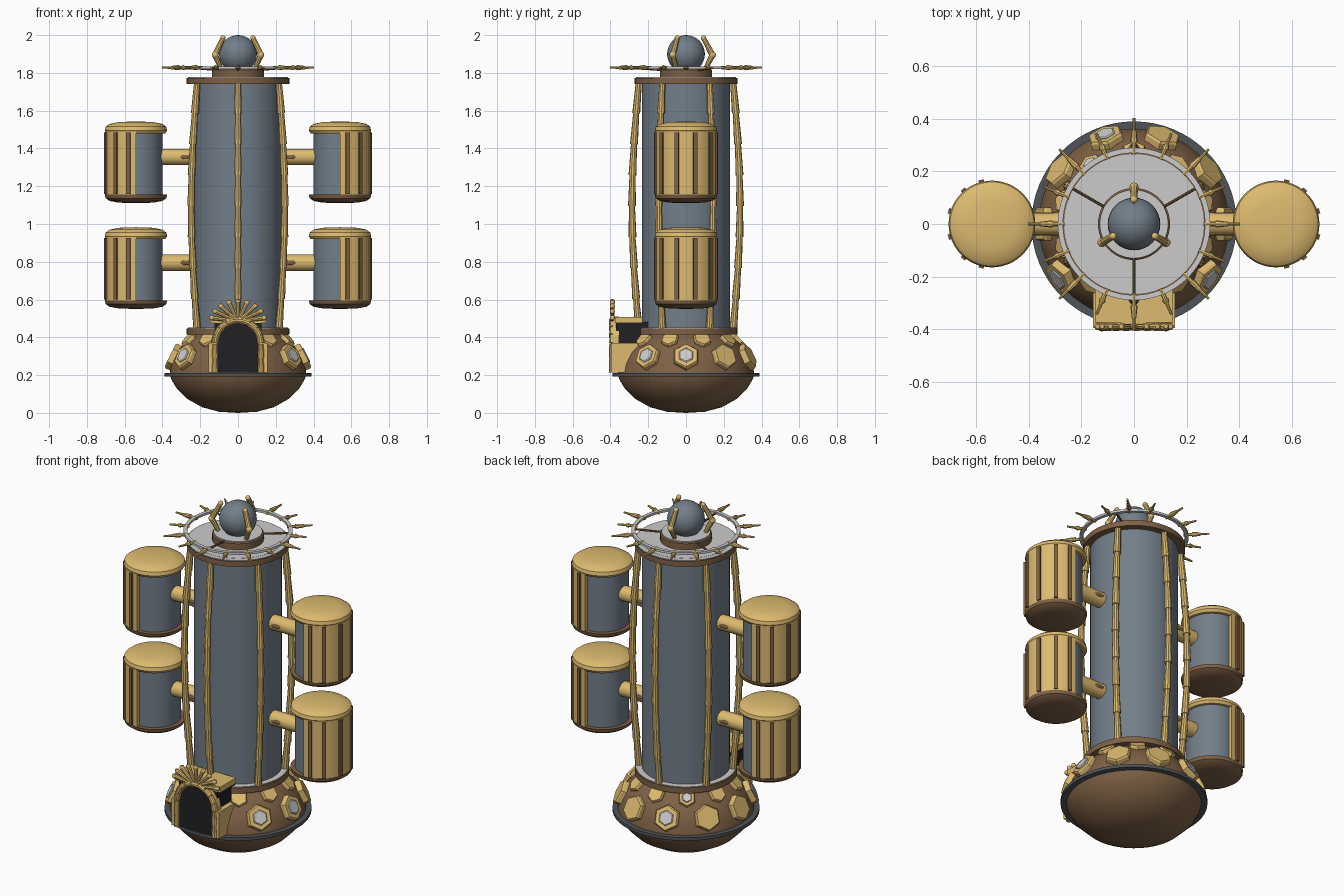
import bpy, bmesh
from math import sin, cos, pi, radians
from mathutils import Vector, Matrix

if "Cube" in bpy.data.objects:
    bpy.data.objects.remove(bpy.data.objects["Cube"])


def material(name, rgb):
    m = bpy.data.materials.new(name)
    m.diffuse_color = (*rgb, 1)
    m.use_nodes = True
    m.node_tree.nodes["Principled BSDF"].inputs["Base Color"].default_value = m.diffuse_color
    return m


GOLD = material("gold", (0.72, 0.49, 0.16))
BROWN = material("brown", (0.21, 0.12, 0.06))
SLATE = material("slate", (0.17, 0.21, 0.25))
DARK = material("dark", (0.015, 0.015, 0.018))
STEEL = material("steel", (0.08, 0.09, 0.1))
PALE = None


def finish(name, bm, mat, matrix=Matrix()):
    bmesh.ops.remove_doubles(bm, verts=bm.verts, dist=1e-5)
    bmesh.ops.recalc_face_normals(bm, faces=bm.faces)
    me = bpy.data.meshes.new(name)
    bm.to_mesh(me)
    bm.free()
    me.transform(matrix)
    if mat:
        me.materials.append(mat)
    ob = bpy.data.objects.new(name, me)
    bpy.context.collection.objects.link(ob)
    return ob


def lathe(name, prof, mat, matrix=Matrix(), n=48, a0=0.0, sweep=2 * pi, loop=False):
    """Revolve (r, z) points round z; loop closes the cross-section."""
    bm = bmesh.new()
    full = sweep > 6.28
    cols = n if full else n + 1
    rows = [[bm.verts.new((r * cos(a0 + sweep * i / n), r * sin(a0 + sweep * i / n), z))
             for r, z in prof] for i in range(cols)]
    m = len(prof)
    for i in range(n):
        p, q = rows[i], rows[(i + 1) % cols]
        for j in range(m if loop else m - 1):
            k = (j + 1) % m
            bm.faces.new((p[j], q[j], q[k], p[k]))
    if loop and not full:
        bm.faces.new(rows[0])
        bm.faces.new(rows[-1])
    return finish(name, bm, mat, matrix)


def ring(name, r0, r1, z0, z1, mat, **kw):
    return lathe(name, [(r0, z0), (r1, z0), (r1, z1), (r0, z1)], mat, loop=True, **kw)


def rods(name, parts, mat, n=10):
    """Join tapered rods, each (start, end, start radius, end radius)."""
    bm = bmesh.new()
    for a, b, r0, r1 in parts:
        a, b = Vector(a), Vector(b)
        d = b - a
        mt = Matrix.Translation((a + b) / 2) @ d.to_track_quat('Z', 'Y').to_matrix().to_4x4()
        bmesh.ops.create_cone(bm, cap_ends=True, segments=n, radius1=r0, radius2=r1,
                              depth=d.length, matrix=mt)
    return finish(name, bm, mat)


def ball(name, loc, r, mat, scale=(1, 1, 1), n=32):
    bm = bmesh.new()
    bmesh.ops.create_uvsphere(bm, u_segments=n, v_segments=n // 2, radius=r)
    return finish(name, bm, mat, Matrix.Translation(loc) @ Matrix.Diagonal((*scale, 1)))


def box(name, x, y, z, mat):
    bm = bmesh.new()
    bmesh.ops.create_cube(bm, size=1)
    mid = [(a + b) / 2 for a, b in (x, y, z)]
    size = [b - a for a, b in (x, y, z)]
    return finish(name, bm, mat, Matrix.Translation(mid) @ Matrix.Diagonal((*size, 1)))


def polar(r, deg, z):
    return Vector((r * cos(radians(deg)), r * sin(radians(deg)), z))


# Base: bowl, rim and dome
lathe("base_bowl", [(0, 0), (.1, .006), (.19, .03), (.27, .075), (.325, .13), (.352, .175), (.36, .2)], BROWN, n=64)
ring("base_rim", .34, .39, .193, .211, STEEL, n=64)
lathe("base_dome", [(.362, .205), (.352, .26), (.325, .32), (.285, .37), (.235, .415), (.2, .43)], BROWN, n=64)

# Hexagon panels in two rows, some with windows
def hex_panel(r, deg, z, tilt, size, window):
    n = polar(cos(tilt), deg, sin(tilt))
    u = polar(-sin(tilt), deg, cos(tilt))
    t = u.cross(n)
    m = Matrix((t, u, n)).transposed().to_4x4()
    m.translation = polar(r, deg, z)
    lathe("hex_panel", [(0, -.02), (size, -.02), (size, .008), (size * .92, .016), (0, .016)],
          GOLD, m, n=6, a0=pi / 2)
    if window:
        lathe("hex_window", [(size * .6, 0), (size * .6, .018), (size * .52, .022), (0, .022)],
              PALE, m, n=6, a0=pi / 2)


for i in range(10):
    a = i * 36
    if a not in (252, 288):
        hex_panel(.345, a, .298, radians(26), .072, a in (0, 108, 216, 324))
    if a + 18 != 270:
        hex_panel(.272, a + 18, .385, radians(44), .048, a + 18 == 126)

# Column with collars
lathe("column", [(0, .42), (.233, .42), (.233, 1.77), (0, 1.77)], SLATE, n=64)
for name, z0, z1 in (("lower_collar", .415, .448), ("upper_collar", 1.742, 1.774)):
    ring(name, .225, .272, z0, z1, BROWN, n=64)
    ring(name + "_top", .225, .266, z1 - .005, z1 + .003, PALE, n=64)
lathe("top_deck", [(.24, 1.765), (.24, 1.778), (0, 1.778)], PALE, n=64)

# Six bowed, jointed ribs
for k in range(6):
    a = 30 + 60 * k
    pts = [polar(.25 + .036 * sin(pi * j / 8), a, .44 + j * 1.31 / 8) for j in range(9)]
    rods("column_rib", [(p, q, .021, .016) for p, q in zip(pts, pts[1:])], GOLD)

# Crown: drum, spoked ring, spikes, sphere and claws
lathe("crown_drum", [(.137, 1.775), (.137, 1.815), (.13, 1.82)], BROWN)
lathe("crown_drum_top", [(.13, 1.82), (.13, 1.825), (0, 1.825)], PALE)
ring("crown_ring", .27, .29, 1.821, 1.834, PALE, n=64)
rods("crown_spokes", [(polar(.12, a, 1.815), polar(.275, a, 1.826), .006, .006) for a in (30, 150, 270)], BROWN)
spikes = []
for k in range(16):
    a, e = k * 22.5, 0 if k % 2 == 0 else -.03
    spikes += [(polar(.265, a, 1.828), polar(.315, a, 1.828), .009, .009),
               (polar(.31, a, 1.828), polar(.355 + e, a, 1.828), .014, .009),
               (polar(.35 + e, a, 1.828), polar(.402 + e, a, 1.828), .007, .005)]
rods("crown_spikes", spikes, GOLD, 8)
ball("crown_sphere", (0, 0, 1.9), .1, SLATE)
for a in (90, 210, 330):
    p = [polar(.105, a, 1.825), polar(.14, a, 1.895), polar(.092, a, 1.985)]
    rods("crown_claw", [(p[0], p[1], .012, .016), (p[1], p[2], .016, .013)], GOLD)
    ball("claw_joint", p[1], .018, GOLD, n=12)
    ball("claw_tip", p[2], .014, GOLD, n=12)

# Four side pods on arms
for sx in (1, -1):
    face = 0 if sx > 0 else 180
    for z in (.55, 1.11):
        m = Matrix.Translation((sx * .54, 0, z))
        lathe("pod_body", [(0, .03), (.14, .03), (.14, .39), (0, .39)], SLATE, m)
        lathe("pod_bottom", [(0, 0), (.09, .003), (.14, .012), (.16, .026), (.165, .045), (0, .045)], BROWN, m)
        lathe("pod_top", [(0, .37), (.155, .37), (.165, .385), (.16, .405), (.14, .42), (.09, .43), (0, .433)], GOLD, m)
        lathe("pod_shell", [(.135, .04), (.163, .04), (.163, .38), (.135, .38)], GOLD, m, n=32,
              a0=radians(face - 90), sweep=pi, loop=True)
        for a in (-76, -50, -17, 17, 50, 76):
            lathe("pod_slat", [(.155, .05), (.173, .05), (.173, .375), (.155, .375)], BROWN, m, n=2,
                  a0=radians(face + a - 3.5), sweep=radians(7), loop=True)
        za = z + .245
        rods("pod_arm", [((sx * .22, 0, za), (sx * .42, 0, za), .043, .043)], GOLD, 24)
        for sy in (1, -1):
            ball("arm_slot", (sx * .275, sy * .04, za), .035, BROWN, (1, .2, .35), 12)

# Doorway: dark arch, posts, roof and fan
bm = bmesh.new()
outline = [(-.108, .215), (.108, .215)] + [(.108 * cos(pi * i / 16), .375 + .108 * sin(pi * i / 16)) for i in range(17)]
f = bm.faces.new([bm.verts.new((x, -.388, z)) for x, z in outline])
ext = bmesh.ops.extrude_face_region(bm, geom=[f])["geom"]
bmesh.ops.translate(bm, verts=[v for v in ext if isinstance(v, bmesh.types.BMVert)], vec=(0, .19, 0))
finish("door_opening", bm, DARK)
box("door_core", (-.125, .125), (-.37, -.2), (.36, .48), DARK)
box("door_roof", (-.148, .148), (-.375, -.23), (.475, .508), GOLD)
for s in (1, -1):
    x = sorted((s * .106, s * .155))
    box("door_post", x, (-.396, -.235), (.215, .37), GOLD)
    rods("door_post_rod", [((s * .122, -.392, z), (s * .122, -.392, z + .075), .017, .014) for z in (.215, .29)], GOLD)
ring("door_arch", .103, .14, .355, .39, GOLD, n=32, sweep=pi,
     matrix=Matrix.Translation((0, 0, .37)) @ Matrix.Rotation(pi / 2, 4, 'X'))
arc = [Vector((.122 * cos(pi * i / 9), -.39, .37 + .122 * sin(pi * i / 9))) for i in range(10)]
rods("door_arch_beads", [(p, q, .018, .015) for p, q in zip(arc, arc[1:])], GOLD)
fan = []
for i in range(9):
    a = radians(10 + 20 * i)
    tip = Vector((.14 * cos(a), -.39, .485 + .105 * sin(a)))
    fan.append(((.03 * cos(a), -.39, .485 + .02 * sin(a)), tip, .009, .012))
    ball("fan_tip", tip, .014, GOLD, n=10)
rods("door_fan", fan, GOLD, 8)

# Smooth shading with sharp edges kept
bpy.ops.object.select_all(action='SELECT')
bpy.context.view_layer.objects.active = bpy.data.objects["column"]
for ob in bpy.data.objects:
    if ob.name.startswith("hex_"):
        ob.select_set(False)
bpy.ops.object.shade_smooth_by_angle(angle=radians(35))
